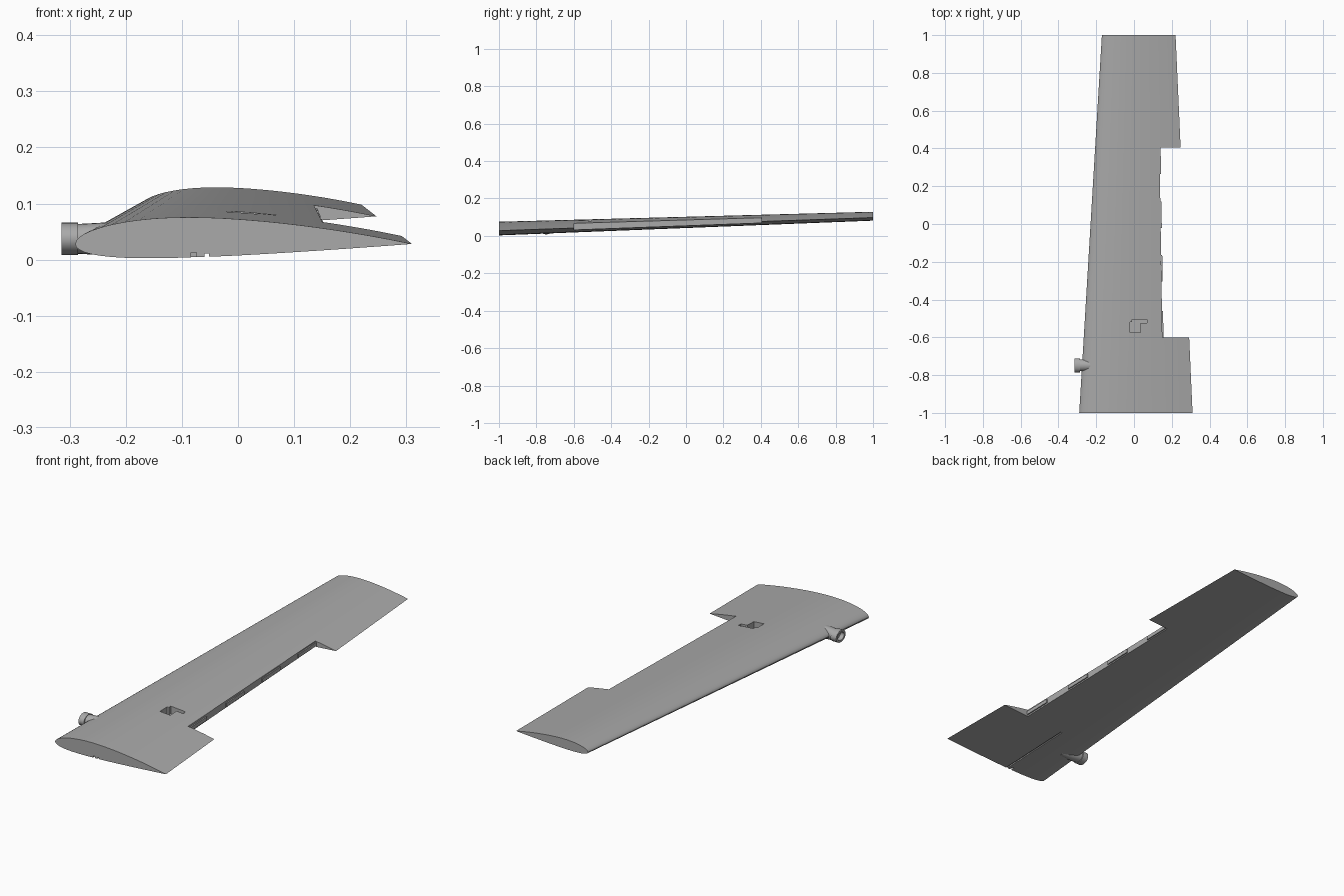
import bpy, bmesh, math
from mathutils import Vector

if "Cube" in bpy.data.objects:
    bpy.data.objects.remove(bpy.data.objects["Cube"], do_unlink=True)

grey = bpy.data.materials.new("light grey")
grey.use_nodes = True
COLOUR = (0.4, 0.4, 0.4, 1)
grey.diffuse_color = COLOUR
grey.node_tree.nodes["Principled BSDF"].inputs["Base Color"].default_value = COLOUR


def finish(bm, name):
    bmesh.ops.recalc_face_normals(bm, faces=bm.faces)
    mesh = bpy.data.meshes.new(name)
    bm.to_mesh(mesh)
    bm.free()
    ob = bpy.data.objects.new(name, mesh)
    bpy.context.collection.objects.link(ob)
    mesh.materials.append(grey)
    return ob


def loft(name, rings):
    """Skin matching closed rings and cap both ends."""
    bm = bmesh.new()
    vs = [[bm.verts.new(p) for p in ring] for ring in rings]
    n = len(vs[0])
    for a, b in zip(vs, vs[1:]):
        for i in range(n):
            bm.faces.new((a[i], a[(i + 1) % n], b[(i + 1) % n], b[i]))
    bm.faces.new(vs[0])
    bm.faces.new(vs[-1])
    return finish(bm, name)


def prism(name, outline, z0, z1):
    return loft(name, [[(x, y, z) for x, y in outline] for z in (z0, z1)])


def cut(target, cutter):
    cutter.hide_render = True
    mod = target.modifiers.new("cut", "BOOLEAN")
    mod.operation = "DIFFERENCE"
    mod.solver = "EXACT"
    mod.object = cutter
    bpy.context.view_layer.objects.active = target
    bpy.ops.object.modifier_apply(modifier=mod.name)
    bpy.data.objects.remove(cutter, do_unlink=True)


def smooth(ob, angle=30):
    bpy.ops.object.select_all(action="DESELECT")
    ob.select_set(True)
    bpy.context.view_layer.objects.active = ob
    bpy.ops.object.shade_smooth_by_angle(angle=math.radians(angle))


def chord_z(y):
    return 0.028 + 0.035 * (y + 1)


def airfoil(y, steps=28):
    """Cambered section, upper surface back to front, then lower surface."""
    t = (y + 1) / 2
    lead, trail = -0.29 + 0.12 * t, 0.31 - 0.09 * t
    chord = trail - lead

    def point(u, side):
        half = 0.6 * (0.2969 * math.sqrt(u) - 0.126 * u - 0.3516 * u**2
                      + 0.2843 * u**3 - 0.1036 * u**4)
        p = 0.4
        camber = (0.02 / p**2 * (2 * p * u - u * u) if u < p else
                  0.02 / (1 - p)**2 * (1 - 2 * p + 2 * p * u - u * u))
        return (lead + chord * u, y, chord_z(y) + chord * (camber + side * half))

    us = [(1 - math.cos(math.pi * i / steps)) / 2 for i in range(steps + 1)]
    return [point(u, 1) for u in reversed(us)] + [point(u, -1) for u in us[1:-1]]


# Tapered wing with dihedral
wing = loft("wing", [airfoil(-1), airfoil(1)])

# Aileron bay in the trailing edge
cut(wing, prism("aileron_bay_cutter",
                [(0.15, -0.6), (0.5, -0.6), (0.5, 0.405), (0.135, 0.405)], -0.1, 0.3))

# Servo pocket with arm slot in the upper skin
cut(wing, prism("servo_pocket_cutter",
                [(-0.02, -0.575), (0.035, -0.575), (0.035, -0.525), (0.07, -0.525),
                 (0.07, -0.505), (-0.01, -0.505), (-0.01, -0.52), (-0.02, -0.52)],
                0.05, 0.15))

# Cable groove along the underside, following the dihedral
cut(wing, loft("cable_groove_cutter",
               [[(x, y, chord_z(y) + dz) for x, dz in
                 ((-0.06, -0.06), (-0.052, -0.06), (-0.052, -0.017), (-0.06, -0.017))]
                for y in (-1.05, -0.6)]))
cut(wing, prism("spar_slot_cutter",
                [(-0.084, -1.1), (-0.074, -1.1), (-0.074, -0.98), (-0.084, -0.98)],
                0.004, 0.013))
smooth(wing)


# Hinge strips along the aileron bay wall
def hinge_strip(name, y0, y1):
    rings = []
    for y in (y0, y1):
        x, z, h = 0.15 - 0.015 * (y + 0.6), chord_z(y) + 0.006, 0.009
        rings.append([(x - 0.004, y, z - h), (x + 0.006, y, z - h),
                      (x + 0.006, y, z + h), (x - 0.004, y, z + h)])
    loft(name, rings)


for i, start in enumerate((-0.6, -0.305, -0.02, 0.265)):
    hinge_strip(f"hinge_strip_{i + 1}", start, start + 0.14)


# Nose pod: a stepped round housing on the leading edge with a hollow front
def ring(x, ry, rz, n=24):
    return [(x, -0.748 + ry * math.cos(2 * math.pi * i / n),
             0.037 + rz * math.sin(2 * math.pi * i / n)) for i in range(n)]


pod = loft("nose_pod", [ring(-0.285, 0.022, 0.02), ring(-0.285, 0.037, 0.029),
                        ring(-0.315, 0.037, 0.029), ring(-0.315, 0.026, 0.019),
                        ring(-0.29, 0.024, 0.017)])
smooth(pod)
sleeve = loft("pod_sleeve", [ring(-0.295, 0.031, 0.026), ring(-0.24, 0.031, 0.029),
                             ring(-0.18, 0.02, 0.026)])
smooth(sleeve)
